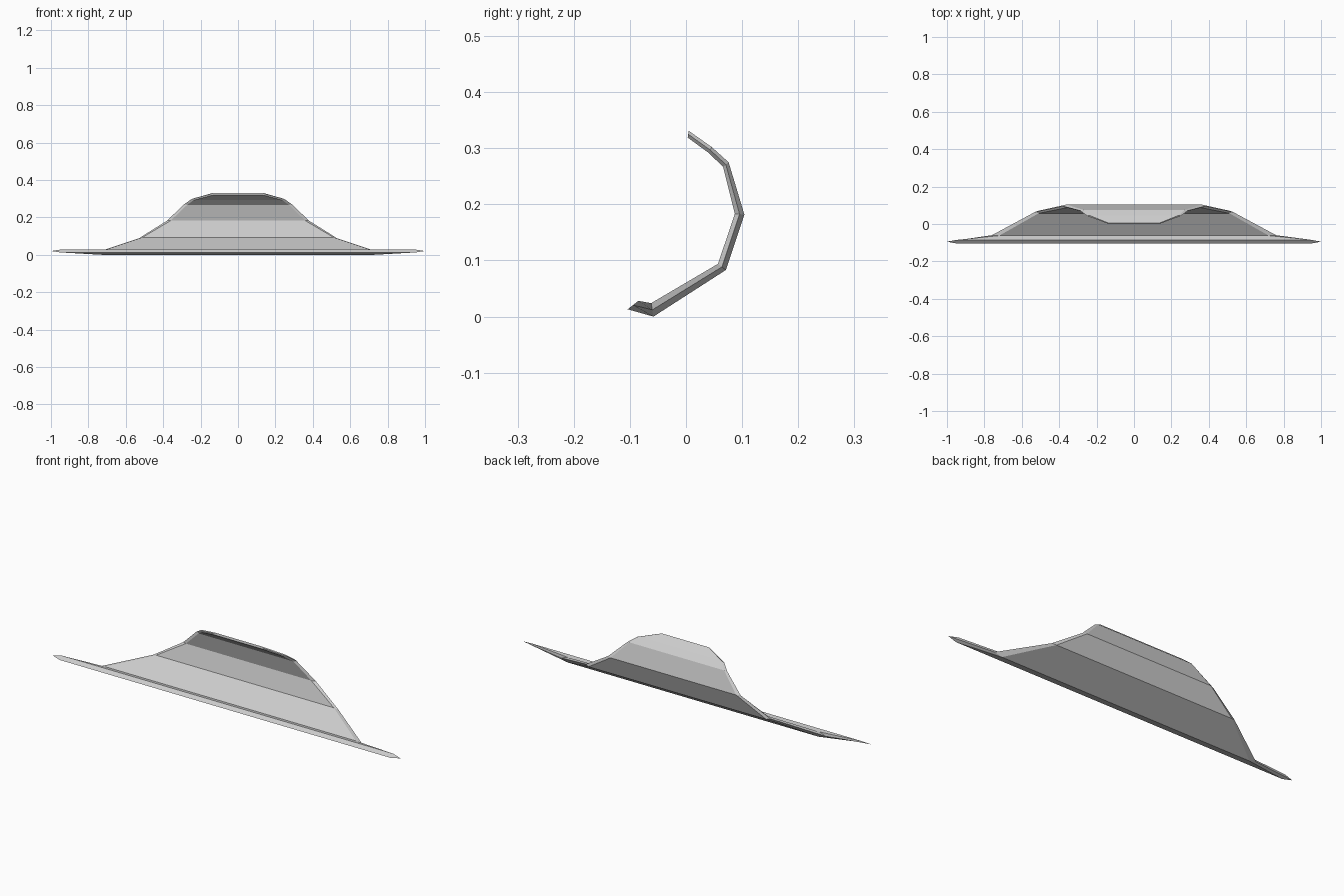
import bpy
import bmesh

cube = bpy.data.objects.get("Cube")
if cube:
    bpy.data.objects.remove(cube, do_unlink=True)

# Plain grey metal
grey = bpy.data.materials.new("light_grey")
grey.use_nodes = True
colour = (0.6, 0.6, 0.6, 1)
grey.diffuse_color = colour
grey.node_tree.nodes["Principled BSDF"].inputs["Base Color"].default_value = colour

# Folded section: inner (y, z), outer (y, z), half width at the ridge, bevel depth
stations = [
    ((-0.085, 0.028), (-0.104, 0.013), 1.00, 0.05),   # lip edge
    ((-0.062, 0.024), (-0.058, 0.000), 0.76, 0.04),   # lip fold
    ((0.057, 0.094), (0.071, 0.083), 0.53, 0.02),
    ((0.087, 0.183), (0.104, 0.182), 0.38, 0.02),     # deepest fold
    ((0.066, 0.267), (0.076, 0.275), 0.287, 0.015),
    ((0.040, 0.292), (0.046, 0.302), 0.25, 0.012),    # clipped corner
    ((0.003, 0.319), (0.005, 0.331), 0.145, 0.01),    # top edge
]


def section(bm, inner, outer, width, bevel):
    """Six-point loop across the sheet with a ridge along each side."""
    middle = [(a + b) / 2 for a, b in zip(inner, outer)]
    half = [(width - bevel, inner), (width, middle), (width - bevel, outer)]
    loop = half + [(-x, p) for x, p in reversed(half)]
    return [bm.verts.new((x, *p)) for x, p in loop]


# Bent sheet with bevelled sides
bm = bmesh.new()
loops = [section(bm, *s) for s in stations]
for a, b in zip(loops, loops[1:]):
    for i in range(len(a)):
        j = (i + 1) % len(a)
        bm.faces.new((a[i], a[j], b[j], b[i]))
bm.faces.new(loops[0])
bm.faces.new(loops[-1])
bmesh.ops.recalc_face_normals(bm, faces=bm.faces[:])

mesh = bpy.data.meshes.new("curved_panel")
bm.to_mesh(mesh)
bm.free()
mesh.materials.append(grey)
panel = bpy.data.objects.new("curved_panel", mesh)
bpy.context.collection.objects.link(panel)
